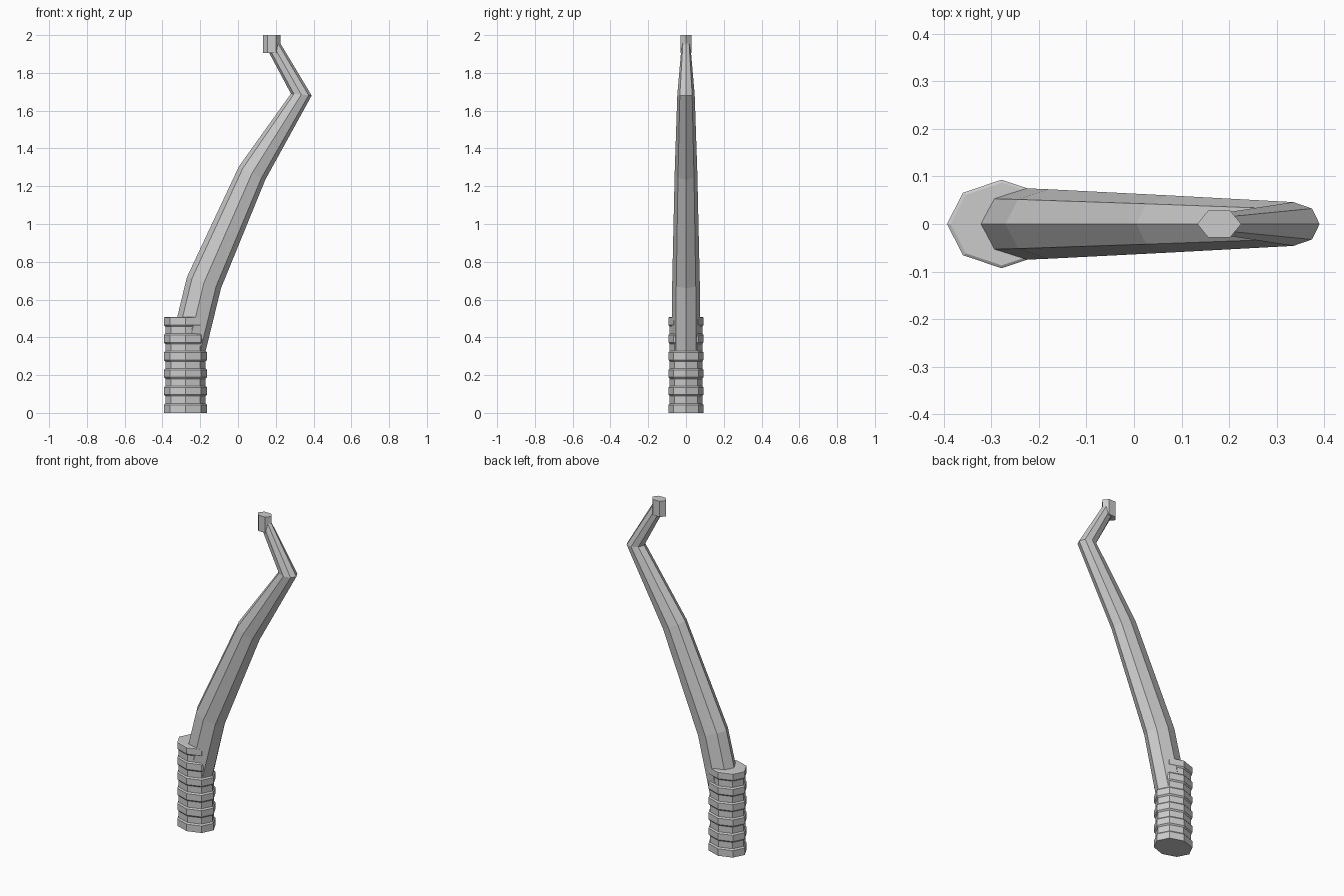
import bpy, bmesh
from math import cos, sin, tau
from mathutils import Vector

if "Cube" in bpy.data.objects:
    bpy.data.objects.remove(bpy.data.objects["Cube"])


def loft(name, rings):
    """Skin a list of equal-sized point rings and cap both ends."""
    bm = bmesh.new()
    loops = [[bm.verts.new(p) for p in ring] for ring in rings]
    n = len(loops[0])
    for a, b in zip(loops, loops[1:]):
        for i in range(n):
            j = (i + 1) % n
            bm.faces.new((a[i], a[j], b[j], b[i]))
    bm.faces.new(loops[0][::-1])
    bm.faces.new(loops[-1])
    bmesh.ops.recalc_face_normals(bm, faces=bm.faces[:])
    mesh = bpy.data.meshes.new(name)
    bm.to_mesh(mesh)
    bm.free()
    obj = bpy.data.objects.new(name, mesh)
    bpy.context.collection.objects.link(obj)
    return obj


def ring(left, right, ry, n=8):
    """Elliptical ring spanning two (x, z) points, with half-depth ry."""
    l, r = Vector((left[0], 0, left[1])), Vector((right[0], 0, right[1]))
    c, u = (l + r) / 2, (r - l) / 2
    return [c + u * cos(tau * i / n) + Vector((0, ry * sin(tau * i / n), 0))
            for i in range(n)]


def flat_ring(cx, rx, ry, z, n=8):
    return ring((cx - rx, z), (cx + rx, z), ry, n)


# Ribbed octagonal grip: alternating ridges and shallow grooves
grip, bands, height = [], 11, 0.508
for k in range(bands):
    s = 1.0 if k % 2 == 0 else 0.93
    z0, z1 = height * k / bands, height * (k + 1) / bands
    e = 0.004
    grip += [flat_ring(-0.278, 0.115 * s, 0.093 * s, z0 + (e if k else 0)),
             flat_ring(-0.278, 0.115 * s, 0.093 * s, z1 - e)]
grip.append(flat_ring(-0.278, 0.107, 0.087, height))
loft("grip", grip)

# Tapering bent shaft, sunk into the grip and the tip
loft("shaft", [
    ring((-0.365, 0.33), (-0.178, 0.30), 0.077),
    ring((-0.27, 0.72), (-0.09, 0.66), 0.073),
    ring((0.005, 1.305), (0.145, 1.235), 0.060),
    ring((0.28, 1.69), (0.39, 1.68), 0.046),
    ring((0.147, 1.94), (0.21, 1.98), 0.022),
])

# Hexagonal bristle block at the tip
loft("tip_block", [flat_ring(0.179, 0.046, 0.033, z, 6) for z in (1.905, 2.0)])
